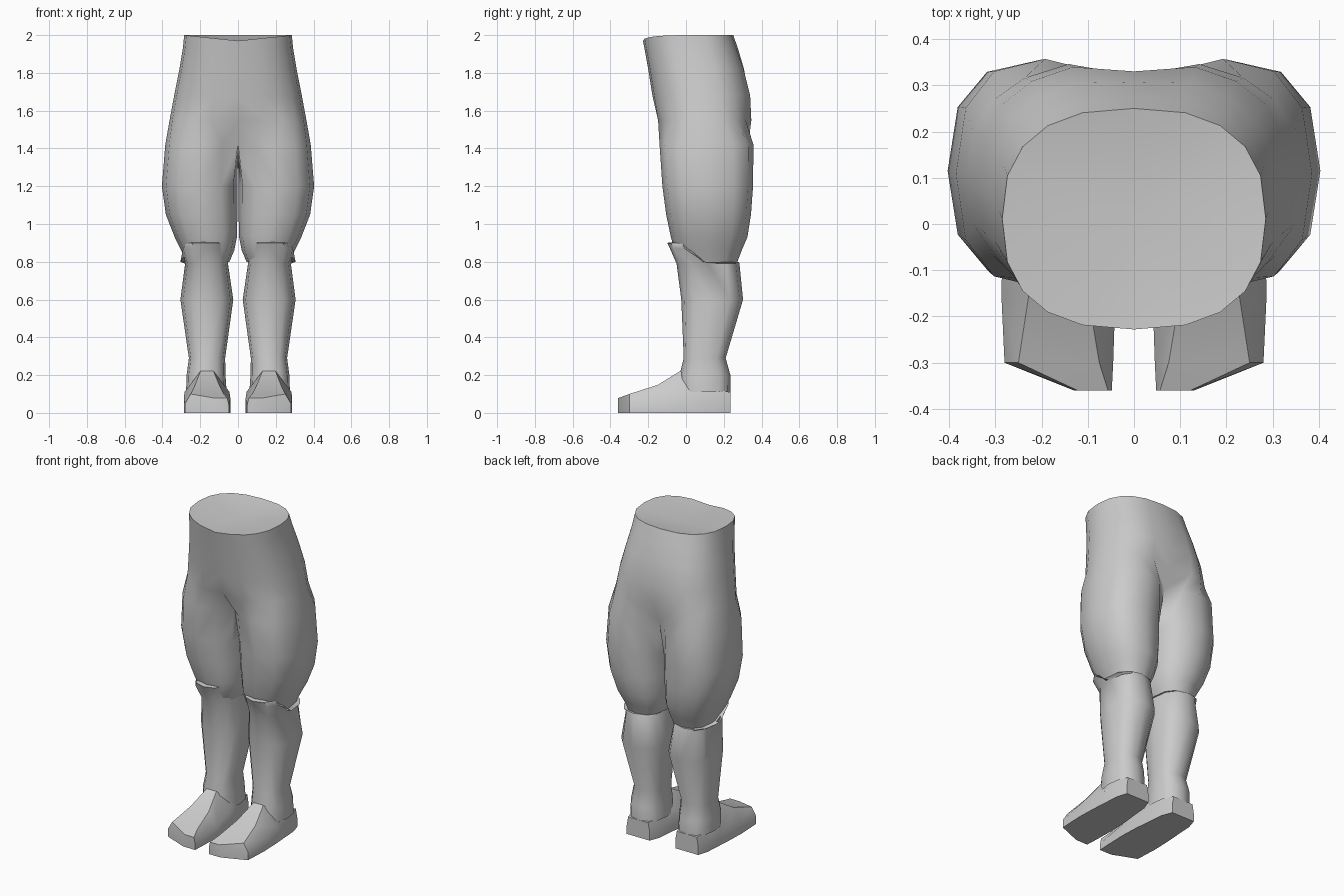
import bpy, bmesh
from math import cos, sin, radians

if "Cube" in bpy.data.objects:
    bpy.data.objects.remove(bpy.data.objects["Cube"])


def spow(v, e=0.8):
    return (abs(v) ** e) * (1 if v >= 0 else -1)


def oval(z, x0, x1, y0, y1, e=0.8):
    """Twelve-sided squarish ring; starts at inner front, last point is innermost."""
    cx, cy, rx, ry = (x0 + x1) / 2, (y0 + y1) / 2, (x1 - x0) / 2, (y1 - y0) / 2
    return [(cx + rx * spow(cos(radians(-150 + 30 * k)), e),
             cy + ry * spow(sin(radians(-150 + 30 * k)), e), z) for k in range(12)]


def half_arc(z, w, y0, y1, front_dent, back_dent, dip=0):
    """Half of a hip ring, from front centre round the side to back centre."""
    cy, ry, pts = (y0 + y1) / 2, (y1 - y0) / 2, []
    for k in range(11):
        a = radians(-90 + 18 * k)
        x = w * spow(max(cos(a), 0), 0.8) if 0 < k < 10 else 0
        y = cy + ry * spow(sin(a), 0.8)
        y += front_dent * (k == 0) - back_dent * (k == 10)
        pts.append((x, y, z - (dip * (1 - x / w) if k < 5 else 0)))
    return pts


def bridge(bm, a, b, closed=True):
    n = min(len(a), len(b))
    for i in range(n if closed else n - 1):
        j = (i + 1) % n
        bm.faces.new((a[i], a[j], b[j], b[i]))


def add_rings(bm, rings):
    return [[bm.verts.new(p) for p in r] for r in rings]


def finish(bm, name, angle):
    bmesh.ops.recalc_face_normals(bm, faces=bm.faces[:])
    me = bpy.data.meshes.new(name)
    bm.to_mesh(me)
    bm.free()
    ob = bpy.data.objects.new(name, me)
    bpy.context.collection.objects.link(ob)
    bpy.ops.object.select_all(action='DESELECT')
    ob.select_set(True)
    bpy.context.view_layer.objects.active = ob
    bpy.ops.object.shade_smooth_by_angle(angle=radians(angle))
    ob.modifiers.new("Mirror", 'MIRROR').use_clip = True


# Trousers: hip half-rings that split into a closed ring for each leg
bm = bmesh.new()
hips = add_rings(bm, [
    half_arc(2.0, .285, -.228, .25, 0, 0, .03),
    half_arc(1.93, .292, -.22, .275, 0, 0),
    half_arc(1.82, .31, -.2, .315, 0, .008),
    half_arc(1.68, .338, -.178, .35, 0, .02),
    half_arc(1.55, .362, -.158, .356, .01, .035)])
crotch = oval(1.42, 0, .385, -.14, .357)
crotch[0] = (0, -.04, 1.43)
crotch[10] = (0, .27, 1.43)
crotch[11] = (0, .11, 1.37)
legs = add_rings(bm, [
    crotch,
    oval(1.2, .003, .403, -.125, .355),
    oval(1.05, .003, .382, -.105, .344),
    oval(.93, .006, .335, -.08, .325),
    oval(.86, .02, .30, -.06, .295),
    oval(.8, .045, .272, -.03, .272)])
for a, b in zip(hips, hips[1:]):
    bridge(bm, a, b, False)
bridge(bm, hips[-1], legs[0][:11], False)
for a, b in zip(legs, legs[1:]):
    bridge(bm, a, b)
bm.faces.new(legs[-1])
# slightly sunken waist cap
centre = bm.verts.new((0, .03, 1.96))
for a, b in zip(hips[0], hips[0][1:]):
    bm.faces.new((a, b, centre))
finish(bm, "trousers", 60)

# Boot shafts with a raised knee cuff at the front
bm = bmesh.new()


def cuff(x0, x1, y0, y1, z):
    return [(x, y, z if y < .08 else .8) for x, y, _ in oval(0, x0, x1, y0, y1)]


shaft = add_rings(bm, [
    cuff(.09, .255, -.06, .25, .905),
    cuff(.06, .285, -.1, .275, .9),
    cuff(.052, .305, -.085, .28, .87),
    oval(.79, .053, .28, -.05, .283),
    oval(.6, .025, .305, -.025, .302),
    oval(.29, .068, .26, -.012, .21),
    oval(.2, .066, .272, -.035, .235),
    oval(.11, .06, .275, -.03, .236)])
for a, b in zip(shaft, shaft[1:]):
    bridge(bm, a, b)
finish(bm, "boot_shaft", 50)

# Feet: lofted from toe to heel (y, inner x, outer x, height, top inset)
bm = bmesh.new()
feet = add_rings(bm, [
    [(x0, y, 0), (x0, y, h * .5), (x0 + i, y, h), (x1 - i, y, h), (x1, y, h * .5), (x1, y, 0)]
    for y, x0, x1, h, i in [
        (-.36, .048, .13, .078, .008),
        (-.3, .045, .28, .1, .03),
        (-.15, .04, .287, .148, .06),
        (-.03, .045, .283, .222, .085),
        (.06, .055, .277, .14, .02),
        (.17, .065, .27, .12, .015),
        (.235, .09, .25, .11, .01)]])
for a, b in zip(feet, feet[1:]):
    bridge(bm, a, b)
bm.faces.new(feet[0])
bm.faces.new(feet[-1])
finish(bm, "foot", 50)
